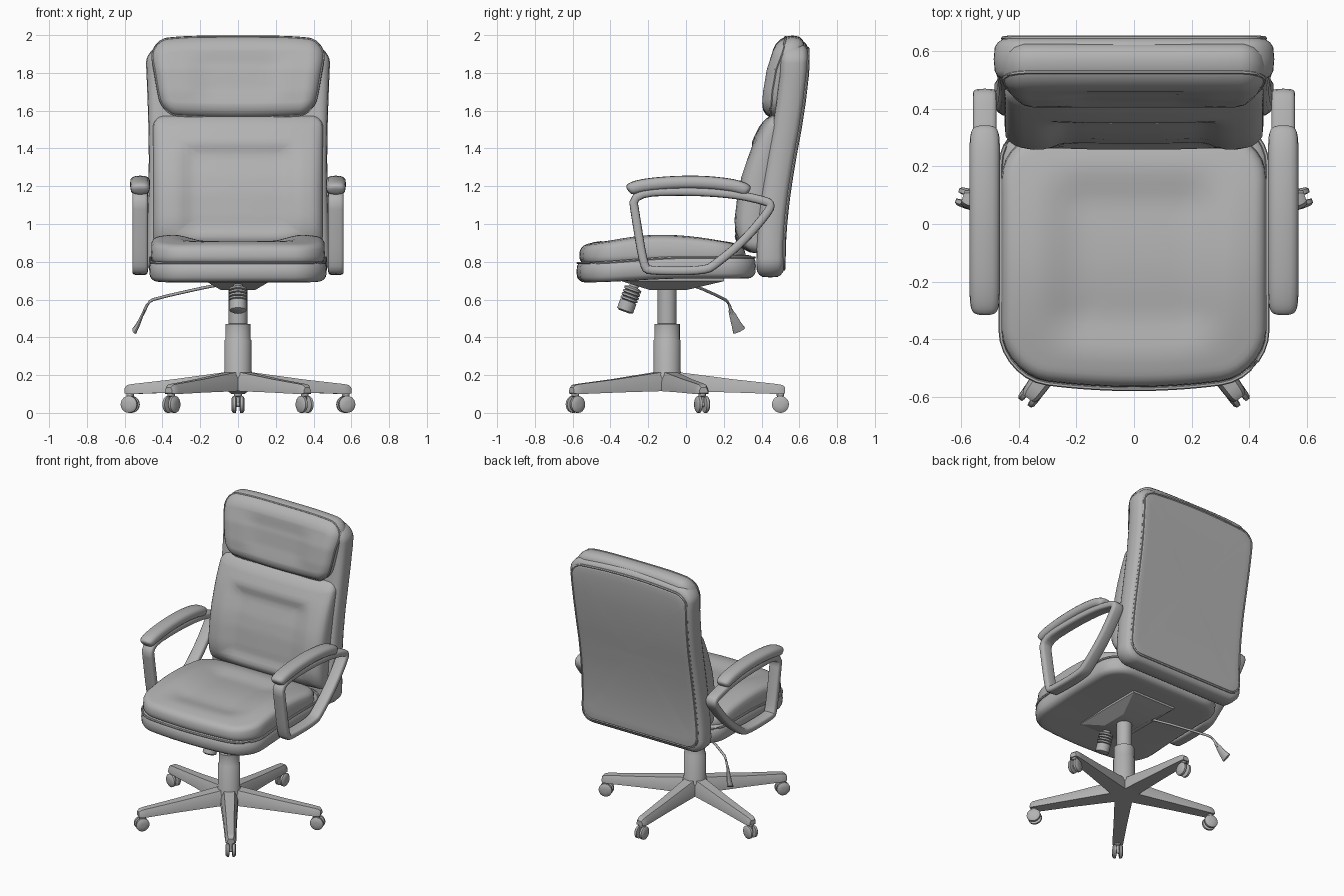
import bpy, bmesh, math
from mathutils import Vector, Matrix

if "Cube" in bpy.data.objects:
    bpy.data.objects.remove(bpy.data.objects["Cube"])

grey = bpy.data.materials.new("plain grey")
grey.diffuse_color = (0.45, 0.45, 0.45, 1)
grey.use_nodes = True
grey.node_tree.nodes["Principled BSDF"].inputs["Base Color"].default_value = grey.diffuse_color


def finish(name, bm, angle=40):
    bmesh.ops.recalc_face_normals(bm, faces=bm.faces)
    me = bpy.data.meshes.new(name)
    bm.to_mesh(me)
    bm.free()
    me.materials.append(grey)
    ob = bpy.data.objects.new(name, me)
    bpy.context.collection.objects.link(ob)
    bpy.ops.object.select_all(action='DESELECT')
    ob.select_set(True)
    bpy.context.view_layer.objects.active = ob
    bpy.ops.object.shade_smooth_by_angle(angle=math.radians(angle))
    return ob


def lerp(table, t):
    """Piecewise interpolation through (t, value) pairs."""
    for (a, va), (b, vb) in zip(table, table[1:]):
        if t <= b:
            return va + (vb - va) * max(0, (t - a) / (b - a))
    return table[-1][1]


def smooth(a, b, t):
    t = min(1, max(0, (t - a) / (b - a)))
    return t * t * (3 - 2 * t)


def outline(a, b, r):
    """Rounded rectangle with subdivided straight sides."""
    r = max(r, 0.002)
    corners = []
    for i, (sx, sy) in enumerate([(1, 1), (-1, 1), (-1, -1), (1, -1)]):
        corners.append([(sx * (a - r) + r * math.cos(t), sy * (b - r) + r * math.sin(t))
                        for t in [math.pi / 2 * (i + k / 7) for k in range(8)]])
    pts = []
    for i, c in enumerate(corners):
        p, q = c[-1], corners[(i + 1) % 4][0]
        pts += c + [(p[0] + (q[0] - p[0]) * k / 14, p[1] + (q[1] - p[1]) * k / 14) for k in range(1, 14)]
    return pts


def skin(bm, rings, closed=False):
    n = len(rings[0])
    for A, B in zip(rings, rings[1:] + (rings[:1] if closed else [])):
        for i in range(n):
            bm.faces.new((A[i], A[(i + 1) % n], B[(i + 1) % n], B[i]))


def slab(name, a, b, h, plan_r, edge_r, deform):
    """Upholstered slab: rounded outline, rounded rim, reshaped by deform(x, y, w)."""
    layers = [(0, -h, s) for s in (.04, .2, .4, .6, .8, .92)]
    for k in range(9):
        t = math.radians(-90 + 22.5 * k)
        w = edge_r * math.sin(t) + (h - edge_r) * (-1 if k < 4 else 1 if k > 4 else 0)
        layers.append((edge_r * (1 - math.cos(t)), w, 1))
    layers += [(0, h, s) for s in (.96, .9, .82, .74, .66, .58, .5, .4, .3, .2, .1, .03)]
    bm = bmesh.new()
    rings = []
    for d, w, s in layers:
        if s < 1:
            d = edge_r
        rings.append([bm.verts.new(deform(x * s, y * s, w)) for x, y in outline(a - d, b - d, plan_r - d)])
    skin(bm, rings)
    bm.faces.new(rings[0])
    bm.faces.new(rings[-1])
    return finish(name, bm, 60)


def tube(name, pts, rx, rt, closed=False, taper=None, sides=10, power=1.0):
    """Sweep an oval section along pts; rx is the sideways radius."""
    bm = bmesh.new()
    rings = []
    n = len(pts)
    pts = [Vector(p) for p in pts]
    for i, p in enumerate(pts):
        prev = pts[i - 1] if closed or i else p
        nxt = pts[(i + 1) % n] if closed or i < n - 1 else p
        tan = (nxt - prev).normalized()
        side = Vector((1, 0, 0)) if abs(tan.x) < .6 else Vector((0, 1, 0))
        side = (side - tan * side.dot(tan)).normalized()
        up = tan.cross(side)
        k = taper(i / (n - 1)) if taper else 1
        ring = []
        for j in range(sides):
            c, s = math.cos(2 * math.pi * j / sides), math.sin(2 * math.pi * j / sides)
            c, s = [math.copysign(abs(v) ** power, v) for v in (c, s)]
            ring.append(bm.verts.new(p + side * rx * k * c + up * rt * k * s))
        rings.append(ring)
    skin(bm, rings, closed)
    if not closed:
        bm.faces.new(rings[0])
        bm.faces.new(rings[-1])
    return finish(name, bm, 50)


def chaikin(pts, closed, times=2):
    for _ in range(times):
        out = [] if closed else [pts[0]]
        for p, q in zip(pts, pts[1:] + (pts[:1] if closed else [])):
            out += [tuple(a * .75 + b * .25 for a, b in zip(p, q)), tuple(a * .25 + b * .75 for a, b in zip(p, q))]
        pts = out if closed else out + [pts[-1]]
    return pts


def lathe(name, profile, matrix, sides=24):
    """Revolve (radius, height) pairs about z, then place with matrix."""
    bm = bmesh.new()
    rings = [[bm.verts.new(matrix @ Vector((r * math.cos(2 * math.pi * i / sides), r * math.sin(2 * math.pi * i / sides), z)))
              for i in range(sides)] for r, z in profile]
    skin(bm, rings)
    bm.faces.new(rings[0])
    bm.faces.new(rings[-1])
    return finish(name, bm)


# Seat: firm base, padded top with a sunken middle, piping at the seam
def bow(x, y):
    return .045 * (x / .46) ** 2 * smooth(.2, -.45, y)

def seat_base(x, y, w):
    return (x, y - .105 + bow(x, y), .748 + w + .03 * smooth(-.5, .1, y) * (.7 if w < 0 else 1))

def seat_top(x, y, w):
    crown = .075 * (1 - min(1, ((y + .02) / .46) ** 2)) * (1 - .35 * abs(x / .46) ** 3)
    dip = .045 * smooth(.36, .16, abs(x)) * smooth(.36, .17, abs(y))
    z = .828 + w + .01 * smooth(-.4, 0, y)
    return (x, y - .125 + bow(x, y), z + (crown - dip if w > 0 else 0))

slab("seat_base", .47, .475, .058, .17, .045, seat_base)
slab("seat_cushion", .46, .44, .042, .16, .04, seat_top)
tube("seat_piping", [seat_base(x, y, .045) for x, y in outline(.463, .468, .16)], .007, .007, True, sides=6)

# Backrest shell, rear panel and piping
MID = [(.72, .445), (.92, .447), (1.05, .458), (1.18, .474), (1.35, .502), (1.5, .53), (1.65, .553), (1.8, .57), (2, .575)]

def shell(x, v, w):
    z = v + 1.345
    return (x * (1 - .02 * math.cos(v * 4)), lerp(MID, z) - w, z - (.03 * (x / .475) ** 2 if v > .4 else 0) * smooth(.4, .6, v))

slab("back_shell", .482, .628, .073, .1, .05, shell)
slab("back_panel", .445, .58, .012, .08, .008, lambda x, v, w: shell(x, v, w - .07))
tube("back_piping", [shell(x, v, -.073) for x, v in outline(.45, .585, .085)], .008, .008, True, sides=6)

# Lumbar cushion, with a pressed-in middle
FRONT = [(.84, .33), (.88, .28), (.94, .25), (1.02, .243), (1.16, .26), (1.25, .28), (1.34, .31), (1.43, .345), (1.52, .39), (1.58, .43)]

def lumbar(x, v, w):
    z = v + 1.21
    t = (w + .1) / .2
    dip = .035 * smooth(.34, .22, abs(x)) * smooth(.27, .17, abs(v + .03)) * t
    front = lerp(FRONT, z) + .03 * abs(x / .45) ** 3 + dip
    return (x, (lerp(MID, z) - .02) * (1 - t) + front * t, z)

slab("lumbar_cushion", .45, .365, .1, .06, .06, lumbar)

# Headrest pillow, narrower at its lower edge and rolled over the top
HEAD = [(1.55, .48), (1.7, .49), (1.82, .51), (1.9, .535), (2, .565)]

def head(x, v, w):
    z = v + 1.778
    dip = .015 * smooth(.3, .15, abs(x)) * smooth(.16, .05, abs(v)) if w > 0 else 0
    return (x * lerp([(-.22, .86), (-.1, .92), (.1, .99), (.22, 1)], v), lerp(HEAD, z) - w + dip,
            z + .015 * (x / .46) ** 2 * smooth(0, -.2, v) - .025 * (x / .46) ** 4 * smooth(0, .2, v))

slab("headrest", .462, .22, .082, .09, .075, head)
tube("headrest_piping", [head(x, v, .035) for x, v in outline(.455, .212, .085)], .007, .007, True, sides=6)

# Arms: closed loop frame and padded top, on both sides
LOOP = [(-.285, 1.165), (-.265, 1.03), (-.222, .77), (-.19, .752), (.1, .752), (.16, .79), (.3, .905), (.425, 1.05),
        (.455, 1.105), (.41, 1.125), (.25, 1.16), (0, 1.175)]
PAD = [(-.305, 1.175), (-.285, 1.19), (-.2, 1.208), (-.05, 1.22), (.1, 1.22), (.24, 1.205), (.31, 1.185), (.333, 1.17)]
for side, s in (("left", -1), ("right", 1)):
    tube(side + "_arm_frame", [(s * .518, y, z) for y, z in chaikin(LOOP, True)], .041, .023, True, sides=16, power=.55)
    tube(side + "_arm_pad", [(s * .518, y, z) for y, z in chaikin(PAD, False)], .053, .036, sides=16, power=.75,
         taper=lambda t: max(.3, 1 - abs(2 * t - 1) ** 6 * .7))

# Tilt mechanism housing under the seat
bm = bmesh.new()
rings = [[bm.verts.new((x * hx, y, z)) for x, y in ((-1, y0), (1, y0), (1, y1), (-1, y1))]
         for hx, y0, y1, z in ((.09, -.19, 0, .65), (.17, -.34, .2, .697), (.17, -.34, .2, .72))]
skin(bm, rings)
bm.faces.new(rings[0])
bm.faces.new(rings[-1])
finish("tilt_housing", bm, 20)

# Ribbed tension knob
knob = [(.03, 0), (.045, .008), (.045, .06)]
for k in range(4):
    knob += [(.037, .062 + k * .018), (.047, .066 + k * .018), (.047, .076 + k * .018)]
knob += [(.025, .14), (.025, .18)]
lathe("tension_knob", knob, Matrix.Translation((0, -.325, .535)) @ Matrix.Rotation(math.radians(-20), 4, 'X'))

# Height lever with flat paddle
tube("height_lever", chaikin([(-.08, .0, .68), (-.16, .06, .668), (-.44, .2, .605), (-.475, .225, .585), (-.505, .245, .52)], False, 1),
     .008, .008, sides=8)
tube("lever_paddle", [(-.495, .235, .545), (-.51, .25, .51), (-.53, .268, .465), (-.548, .282, .435)], .011, .03,
     taper=lambda t: .4 + .8 * t)

# Gas column and hub
CY = -.1
lathe("gas_column", [(.082, .12), (.082, .2), (.071, .222), (.071, .385), (.067, .39), (.067, .47), (.05, .472), (.05, .67)],
      Matrix.Translation((0, CY, 0)), 32)

# Five-arm star base with twin-wheel casters
for i in range(5):
    M = Matrix.Translation((0, CY, 0)) @ Matrix.Rotation(math.radians(90 + 72 * i), 4, 'Z')
    bm = bmesh.new()
    rings = [[bm.verts.new(M @ Vector(p)) for p in ((r, -wb, z0), (r, wb, z0), (r, wb * .95, (z0 + z1) / 2), (r, wb * .6, z1),
                                                     (r, -wb * .6, z1), (r, -wb * .95, (z0 + z1) / 2))]
             for r, wb, z0, z1 in ((0, .06, .115, .222), (.08, .057, .115, .213), (.35, .044, .108, .178),
                                   (.58, .036, .1, .153), (.61, .033, .1, .148), (.625, .024, .104, .135))]
    skin(bm, rings)
    bm.faces.new(rings[0])
    bm.faces.new(rings[-1])
    finish(f"base_leg_{i + 1}", bm, 35)
    C = M @ Matrix.Translation((.6, 0, .045))
    for s in (-1, 1):
        lathe(f"caster_wheel_{i + 1}{'a' if s < 0 else 'b'}", [(.034, .009), (.045, .012), (.045, .026), (.036, .033), (.012, .035)],
              C @ Matrix.Rotation(s * math.pi / 2, 4, 'X'), 20)
    lathe(f"caster_axle_{i + 1}", [(.014, -.02), (.014, .02)], C @ Matrix.Rotation(math.pi / 2, 4, 'X'), 12)
    lathe(f"caster_stem_{i + 1}", [(.012, 0), (.012, .04), (.02, .045), (.02, .06)], C, 12)
